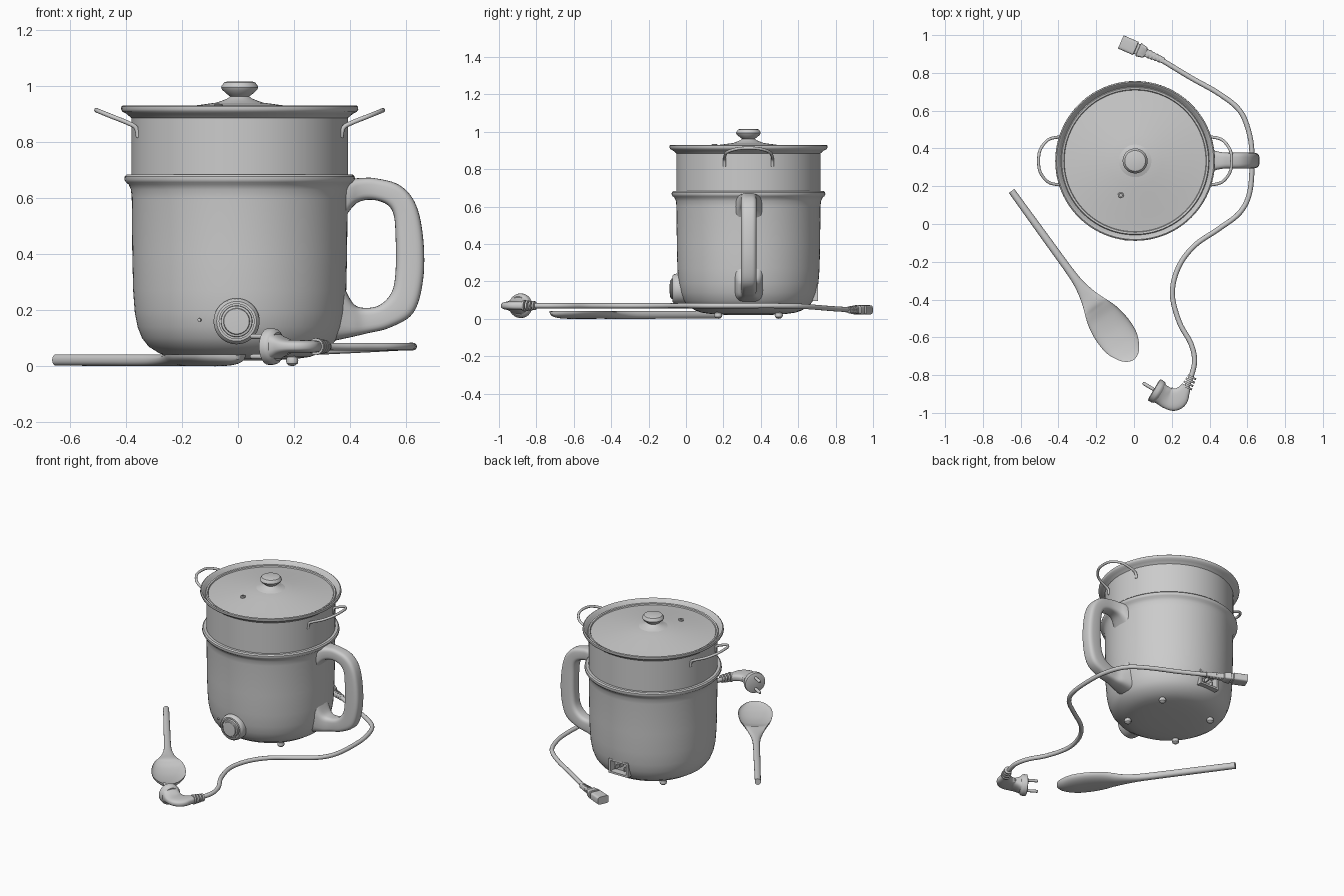
import bpy, bmesh, math
from mathutils import Vector, Matrix

if "Cube" in bpy.data.objects:
    bpy.data.objects.remove(bpy.data.objects["Cube"])

CX, CY = 0.006, 0.334            # pot centre
POT = Matrix.Translation((CX, CY, 0))


def finish(name, bm, angle=35):
    bmesh.ops.remove_doubles(bm, verts=bm.verts, dist=1e-5)
    bmesh.ops.recalc_face_normals(bm, faces=bm.faces)
    me = bpy.data.meshes.new(name)
    bm.to_mesh(me)
    bm.free()
    ob = bpy.data.objects.new(name, me)
    bpy.context.collection.objects.link(ob)
    smooth(ob, angle)
    return ob


def activate(ob):
    bpy.ops.object.select_all(action='DESELECT')
    ob.select_set(True)
    bpy.context.view_layer.objects.active = ob


def smooth(ob, angle=35):
    activate(ob)
    bpy.ops.object.shade_smooth_by_angle(angle=math.radians(angle))


def skin(name, rings, caps=True, angle=35):
    """Join rings of points into one surface."""
    bm = bmesh.new()
    vs = [[bm.verts.new(p) for p in r] for r in rings]
    n = len(rings[0])
    for a, b in zip(vs, vs[1:]):
        for i in range(n):
            bm.faces.new((a[i], a[(i + 1) % n], b[(i + 1) % n], b[i]))
    if caps:
        bm.faces.new(vs[0])
        bm.faces.new(vs[-1])
    return finish(name, bm, angle)


def lathe(name, prof, m=POT, n=96, angle=35):
    """Spin (radius, height) points about local z; both ends close on the axis."""
    rings = [[m @ Vector((r * math.cos(2 * math.pi * i / n), r * math.sin(2 * math.pi * i / n), z))
              for i in range(n)] for r, z in prof]
    return skin(name, rings, False, angle)


def loft(name, secs, p=2.0, n=32, angle=35):
    """Sections are (centre, side, up, down) vectors with superellipse outline."""
    rings = []
    for c, u, up, dn in secs:
        ring = []
        for i in range(n):
            a = 2 * math.pi * i / n
            co, si = math.cos(a), math.sin(a)
            k, h = math.copysign(abs(co) ** (2 / p), co), abs(si) ** (2 / p)
            ring.append(c + u * k + (up if si > 0 else dn) * h)
        rings.append(ring)
    return skin(name, rings, True, angle)


def spline(rows, k=6):
    """Catmull-Rom through rows of numbers."""
    out = []
    for i in range(len(rows) - 1):
        p = [rows[max(i - 1, 0)], rows[i], rows[i + 1], rows[min(i + 2, len(rows) - 1)]]
        for j in range(k):
            t = j / k
            out.append(tuple(0.5 * (2 * b + (c - a) * t + (2 * a - 5 * b + 4 * c - d) * t * t
                                    + (3 * b - a - 3 * c + d) * t ** 3) for a, b, c, d in zip(*p)))
    return out + [tuple(rows[-1])]


def tube(name, pts, r):
    cu = bpy.data.curves.new(name, 'CURVE')
    cu.dimensions = '3D'
    cu.bevel_depth, cu.bevel_resolution, cu.use_fill_caps = r, 4, True
    pts = spline(pts)
    sp = cu.splines.new('POLY')
    sp.points.add(len(pts) - 1)
    for q, co in zip(sp.points, pts):
        q.co = (*co, 1)
    ob = bpy.data.objects.new(name, cu)
    bpy.context.collection.objects.link(ob)
    activate(ob)
    bpy.ops.object.convert(target='MESH')
    smooth(bpy.context.object, 50)


def box(name, c, s):
    bm = bmesh.new()
    bmesh.ops.create_cube(bm, size=1, matrix=Matrix.Translation(c) @ Matrix.Diagonal((*s, 1)))
    return finish(name, bm)


def axis(loc, d):
    return Matrix.Translation(loc) @ Vector(d).to_track_quat('Z', 'Y').to_matrix().to_4x4()


# pot body with rolled lip
body = lathe("pot_body", [(0, .02), (.12, .021), (.2, .026), (.25, .033), (.285, .045), (.325, .07),
             (.348, .1), (.364, .14), (.374, .19), (.38, .27), (.383, .4), (.385, .6), (.388, .63),
             (.396, .648), (.406, .656), (.411, .665), (.41, .676), (.403, .683), (.38, .683), (0, .683)])

# steamer pot with flared rim
lathe("steamer_pot", [(0, .68), (.386, .68), (.386, .885), (.392, .89), (.404, .9), (.418, .907),
      (.423, .916), (.422, .926), (.416, .93), (.41, .926), (.4, .912), (.393, .903), (.38, .895),
      (.378, .7), (0, .7)])

# lid: shallow dome, edge band, knob and steam vent
lathe("lid", [(0, .935), (.14, .92), (.3, .898), (.385, .89), (.385, .9), (.3, .91), (.2, .925),
      (.14, .932), (.09, .939), (0, .942)])
lathe("lid_band", [(.374, .9), (.378, .908), (.388, .91), (.393, .902), (.39, .892)])
lathe("lid_knob", [(0, .93), (.1, .935), (.07, .944), (.045, .954), (.034, .962), (.045, .97), (.062, .985),
      (.066, .993), (.064, 1.0), (.055, 1.012), (.045, 1.015), (0, 1.016)], n=48)
lathe("steam_vent", [(0, .91), (.016, .91), (.016, .932), (.012, .935), (.007, .935), (.007, .925), (0, .925)],
      Matrix.Translation((-.07, .152, 0)), 24)

# wire handles on the steamer
half = [(.362, -.128, .815), (.37, -.128, .85), (.40, -.127, .868), (.46, -.112, .892), (.502, -.06, .909)]
for s, nm in ((-1, "left"), (1, "right")):
    pts = half + [(.511, 0, .913)] + [(x, -y, z) for x, y, z in reversed(half)]
    tube("wire_handle_" + nm, [(CX + s * x, CY + y, z) for x, y, z in pts], .008)

# mug handle: outer x,z then inner x,z then half width
rows = [(.36, .665, .36, .49, .08), (.40, .668, .395, .55, .065), (.44, .671, .43, .585, .05),
        (.49, .67, .48, .593, .042), (.577, .645, .53, .577, .042), (.635, .575, .555, .54, .042),
        (.661, .45, .562, .46, .042), (.66, .307, .562, .34, .042), (.625, .19, .548, .264, .042),
        (.54, .137, .505, .218, .042), (.46, .117, .45, .208, .044), (.41, .105, .41, .225, .06),
        (.34, .09, .37, .30, .08)]
secs = []
for ox, oz, ix, iz, w in spline(rows):
    v = Vector((ox - ix, 0, oz - iz)) / 2
    secs.append((Vector(((ox + ix) / 2, CY + .002, (oz + iz) / 2)), Vector((0, w, 0)), v, -v))
loft("mug_handle", secs, 3.6)

# control dial and pilot light on the front
dial = axis((-.005, 0, .16), (0, -1, 0))
lathe("dial_housing", [(0, -.04), (.082, -.04), (.082, .05), (.079, .063), (.071, .071), (.062, .072), (.062, .062),
      (0, .062)], dial, 64)
lathe("dial_knob", [(0, .05), (.057, .05), (.055, .078), (.047, .08), (.045, .086), (0, .088)], dial, 64)
lathe("pilot_light", [(0, -.03), (.006, -.03), (.006, .002), (0, .004)],
      axis((-.138, CY - .347, .165), (-.38, -.92, 0)), 16)

# feet
for sx in (-1, 1):
    for sy in (-1, 1):
        lathe("foot", [(0, 0), (.012, .003), (.02, .01), (.022, .02), (.018, .032), (0, .04)],
              Matrix.Translation((CX + .187 * sx, CY + .162 * sy, 0)), 24)

# power inlet recessed into the back
inlet = box("power_inlet", (0, .665, .142), (.14, .084, .095))
cutter = box("inlet_cutter", (0, .73, .142), (.115, .14, .07))
for ob in (body, inlet):
    mod = ob.modifiers.new("cut", 'BOOLEAN')
    mod.object, mod.operation, mod.solver = cutter, 'DIFFERENCE', 'EXACT'
    activate(ob)
    bpy.ops.object.modifier_apply(modifier="cut")
    smooth(ob)
bpy.data.objects.remove(cutter)
for x, z in ((-.032, .133), (0, .152), (.032, .133)):
    box("inlet_pin", (x, .672, z), (.008, .045, .022))

# power cord
tube("power_cord", [(.14, .872, .049), (.3, .775, .055), (.45, .69, .062), (.56, .6, .068), (.61, .48, .07),
     (.625, .35, .07), (.613, .17, .07), (.56, .06, .07), (.45, -.025, .07), (.32, -.115, .07),
     (.235, -.23, .07), (.203, -.37, .07), (.24, -.52, .07), (.3, -.63, .07), (.321, -.72, .07),
     (.305, -.8, .07), (.28, -.86, .07)], .0135)

# appliance connector at the far end of the cord
d, side, tip = Vector((.917, -.4, 0)), Vector((.4, .917, 0)), Vector((-.07, .964, .048))
up = Vector((0, 0, 1))
loft("cord_connector", [(tip + d * t, side * w, up * h, up * -h) for t, w, h in (
     (0, .038, .025), (.085, .038, .025), (.088, .03, .02), (.1, .03, .02), (.102, .038, .025),
     (.14, .03, .022), (.145, .022, .018), (.25, .015, .014))], 5)
for i in range(4):
    r = .023 - .0015 * i
    lathe("connector_rib", [(0, 0), (r, 0), (r, .01), (0, .01)], axis(tip + d * (.16 + .02 * i), d), 24)

# wall plug: round face, bent flat grip, ribs and pins
face, out = Vector((.108, -.878, .07)), Vector((-.86, .51, 0))
lathe("plug_face", [(0, -.04), (.05, -.04), (.062, -.03), (.065, -.02), (.065, 0), (.055, .004), (0, .004)],
      axis(face, out), 48)
for s in (-1, 1):
    lathe("plug_pin", [(0, 0), (.009, 0), (.009, .065), (.006, .072), (0, .072)],
          axis(face + up * .036 * s, out), 16)
rows = [(.125, -.889, .057, .056), (.15, -.905, .055, .038), (.18, -.922, .057, .025), (.212, -.927, .062, .023),
        (.24, -.912, .055, .023), (.262, -.885, .036, .022), (.278, -.855, .024, .02)]
path = spline(rows)
secs = []
for i, (x, y, w, h) in enumerate(path):
    a, b = path[max(i - 1, 0)], path[min(i + 1, len(path) - 1)]
    s = Vector((a[1] - b[1], b[0] - a[0], 0)).normalized()
    secs.append((Vector((x, y, .07)), s * w, up * h, up * -h))
loft("plug_grip", secs, 2.8)
for i in range(4):
    r = .03 - .002 * i
    lathe("plug_rib", [(0, 0), (r, 0), (r, .011), (0, .011)],
          axis((.277 + .009 * i, -.868 + .017 * i, .07), (.45, .9, 0)), 24)

# spoon: distance along, half width, mid height, rise, drop (negative rise hollows the bowl)
start, d, side = Vector((-.648, .175, 0)), Vector((.587, -.81, 0)), Vector((.81, .587, 0))
rows = [(0, .018, .022, .02, .02), (.3, .02, .022, .02, .021), (.5, .021, .022, .02, .022),
        (.6, .026, .023, .019, .023), (.68, .042, .028, .014, .028), (.74, .062, .038, .004, .038),
        (.775, .076, .042, -.01, .041), (.83, .093, .042, -.024, .042), (.91, .103, .042, -.031, .042),
        (.99, .097, .042, -.027, .042), (1.05, .072, .042, -.018, .038), (1.085, .044, .042, -.009, .03),
        (1.103, .01, .042, -.002, .018)]
loft("spoon", [(start + d * t + up * z, side * w, up * a, up * -b) for t, w, z, a, b in spline(rows)], 2.2, 40)
